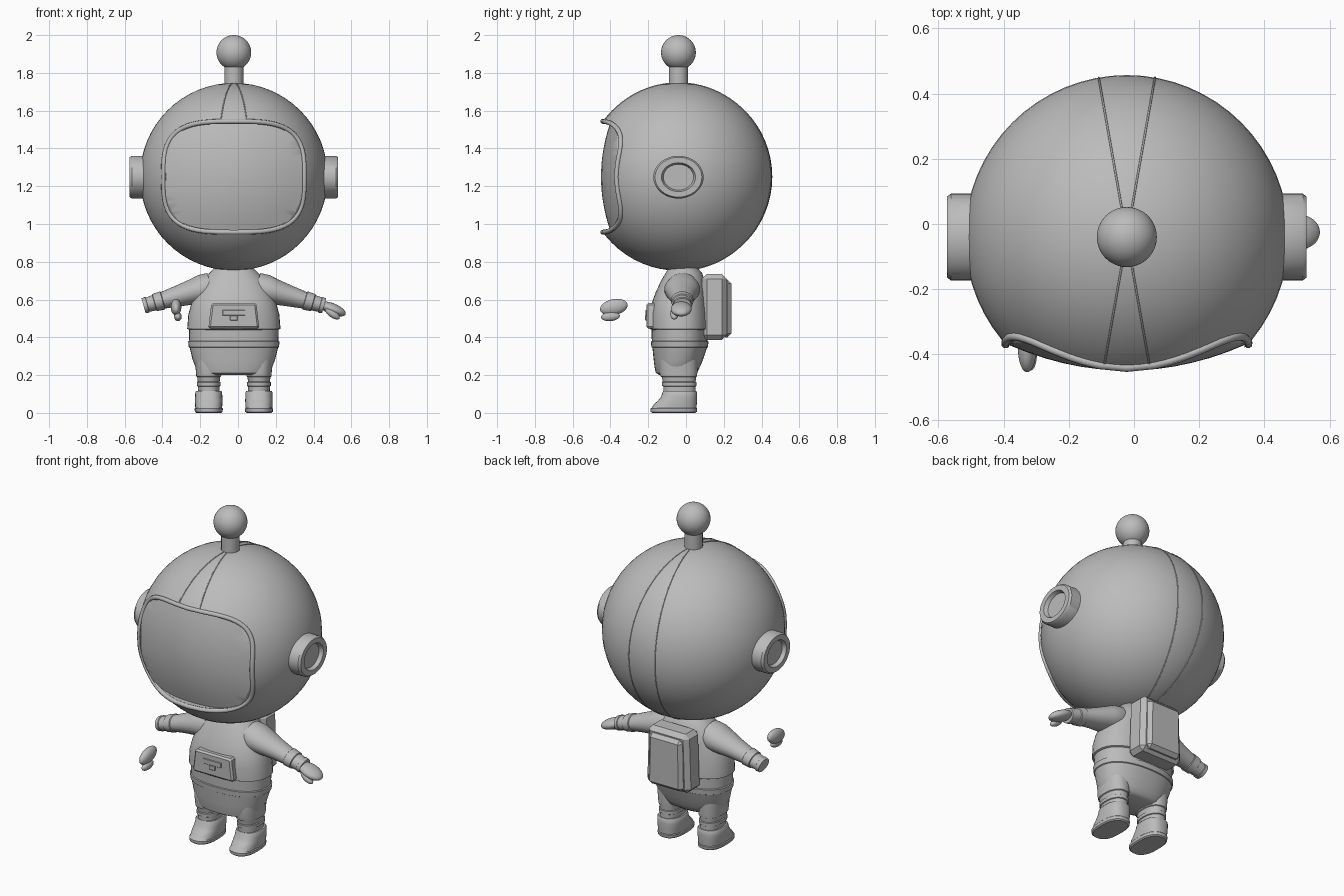
import bpy, bmesh, math
from math import sin, cos, pi, radians, copysign
from mathutils import Matrix

cube = bpy.data.objects.get("Cube")
if cube:
    bpy.data.objects.remove(cube, do_unlink=True)

grey = bpy.data.materials.new("plain_grey")
grey.use_nodes = True
grey.diffuse_color = (0.5, 0.5, 0.5, 1)
grey.node_tree.nodes["Principled BSDF"].inputs["Base Color"].default_value = (0.5, 0.5, 0.5, 1)

CX, CY, HZ, HR = -0.022, -0.04, 1.25, 0.497   # middle line, helmet centre and radius


def link(name, data):
    ob = bpy.data.objects.new(name, data)
    bpy.context.collection.objects.link(ob)
    data.materials.append(grey)
    return ob


def finish(name, bm, angle=35):
    bmesh.ops.recalc_face_normals(bm, faces=bm.faces)
    mesh = bpy.data.meshes.new(name)
    bm.to_mesh(mesh)
    bm.free()
    ob = link(name, mesh)
    smooth(ob, angle)
    return ob


def smooth(ob, angle=35):
    bpy.ops.object.select_all(action='DESELECT')
    ob.select_set(True)
    bpy.context.view_layer.objects.active = ob
    bpy.ops.object.shade_smooth_by_angle(angle=radians(angle))


def skin(name, rings, bevel=0.0, angle=35):
    """Closed surface through a list of rings of points."""
    bm = bmesh.new()
    loops = [[bm.verts.new(p) for p in ring] for ring in rings]
    n = len(loops[0])
    for a, b in zip(loops, loops[1:]):
        for i in range(n):
            bm.faces.new((a[i], a[(i + 1) % n], b[(i + 1) % n], b[i]))
    bm.faces.new(loops[0])
    bm.faces.new(loops[-1])
    if bevel:
        bmesh.ops.bevel(bm, geom=bm.edges[:], offset=bevel, segments=1, affect='EDGES')
    return finish(name, bm, angle)


def oval(rx, ry, power=2.0, n=40):
    """Superellipse outline."""
    e = 2 / power
    return [(rx * copysign(abs(cos(t)) ** e, cos(t)), ry * copysign(abs(sin(t)) ** e, sin(t)))
            for t in (2 * pi * i / n for i in range(n))]


def loft(name, cx, profile, power=2.0):
    """Profile rows: height, half width, front y, back y."""
    return skin(name, [[(cx + x, (f + b) / 2 + y, z) for x, y in oval(w, (b - f) / 2, power)]
                       for z, w, f, b in profile])


def ball(name, centre, radii, tilt=0.0, axis='Y'):
    bm = bmesh.new()
    m = Matrix.Translation(centre) @ Matrix.Rotation(radians(tilt), 4, axis) @ Matrix.Diagonal((*radii, 1))
    bmesh.ops.create_uvsphere(bm, u_segments=64, v_segments=32, radius=1, matrix=m)
    return finish(name, bm)


def tube(name, points, depth, cyclic=False):
    cu = bpy.data.curves.new(name, 'CURVE')
    cu.dimensions = '3D'
    cu.bevel_depth = depth
    cu.bevel_resolution = 2
    sp = cu.splines.new('POLY')
    sp.points.add(len(points) - 1)
    for p, co in zip(sp.points, points):
        p.co = (*co, 1)
    sp.use_cyclic_u = cyclic
    return link(name, cu)


def box(name, x, y, z, bevel, top=1.0):
    """Box around the middle line; top scales its upper width."""
    rings = [[(CX - x, yy, z[0]), (CX + x, yy, z[0]), (CX + x * top, yy, z[1]), (CX - x * top, yy, z[1])]
             for yy in y]
    return skin(name, rings, bevel, 20)


# Helmet with the visor hollowed out by a curved cutter
helmet = ball("helmet", (CX, CY, HZ), (HR, HR, HR))
outline = oval(0.362, 0.285, 3.3, 72)
rings = [[(CX + x, -0.8, HZ + z) for x, z in outline]]
for s in (1, 0.85, 0.7, 0.55, 0.4, 0.25, 0.1, 0.02):
    rings.append([(CX + x * s, -0.45 + 0.6 * (x * s) ** 2 + 0.6 * (z * s) ** 2, HZ + z * s)
                  for x, z in outline])
cutter = skin("visor_cutter", rings)
cutter.hide_render = True
mod = helmet.modifiers.new("visor", 'BOOLEAN')
mod.operation = 'DIFFERENCE'
mod.solver = 'EXACT'
mod.object = cutter
bpy.ops.object.select_all(action='DESELECT')
bpy.context.view_layer.objects.active = helmet
helmet.select_set(True)
bpy.ops.object.modifier_apply(modifier=mod.name)
bpy.data.objects.remove(cutter, do_unlink=True)
smooth(helmet, 30)

# Lip around the visor opening
tube("visor_lip", [(CX + x * 1.03, CY - math.sqrt(HR ** 2 - (x * 1.03) ** 2 - (z * 1.03) ** 2), HZ + z * 1.03)
                   for x, z in outline], 0.013, True)

# Helmet seams
for side in (-1, 1):
    for part, sy, end in (("front", -1, 54), ("back", 1, 168)):
        a = radians(10) * side
        tube(f"seam_{part}_{side}", [(CX + HR * sin(p) * sin(a), CY + sy * HR * sin(p) * cos(a), HZ + HR * cos(p))
             for p in (radians(6 + (end - 6) * i / 40) for i in range(41))], 0.003)

# Antenna
loft("antenna_stem", CX, [(z, r, CY - r, CY + r) for z, r in ((1.71, 0.05), (1.84, 0.05))])
ball("antenna_ball", (CX, CY, 1.908), (0.092, 0.092, 0.092))

# Ear cups: outer wall, bevelled rim, then a recessed middle
for side in (-1, 1):
    rows = ((0.44, 0.133), (0.54, 0.133), (0.552, 0.124), (0.552, 0.09), (0.53, 0.08))
    skin(f"ear_cup_{side}", [[(CX + side * d, CY + y, 1.248 + z) for y, z in oval(r, r * 0.85)]
                             for d, r in rows])

# Jacket and trousers
loft("jacket", CX, [(0.44, 0.236, -0.183, 0.115), (0.445, 0.247, -0.192, 0.122),
                    (0.52, 0.241, -0.192, 0.12), (0.58, 0.225, -0.182, 0.112),
                    (0.64, 0.2, -0.16, 0.108), (0.7, 0.165, -0.132, 0.1),
                    (0.74, 0.13, -0.108, 0.085), (0.77, 0.1, -0.09, 0.06)], 2.3)
loft("trousers", CX, [(0.2, 0.14, -0.14, 0.04), (0.212, 0.185, -0.16, 0.058),
                      (0.24, 0.202, -0.166, 0.072), (0.28, 0.218, -0.171, 0.09),
                      (0.345, 0.234, -0.178, 0.111), (0.348, 0.239, -0.183, 0.116),
                      (0.378, 0.242, -0.186, 0.119), (0.381, 0.236, -0.181, 0.113),
                      (0.45, 0.238, -0.183, 0.114)], 2.3)

# Front pocket with its flap and tab
box("pocket", 0.135, (-0.21, -0.14), (0.447, 0.582), 0.01, 0.88)
box("pocket_flap", 0.06, (-0.215, -0.205), (0.515, 0.545), 0.002)
box("pocket_tab", 0.02, (-0.217, -0.205), (0.49, 0.515), 0.002)

# Backpack and its raised back panel
box("backpack", 0.145, (0.085, 0.215), (0.387, 0.735), 0.025, 0.92)
box("backpack_panel", 0.115, (0.19, 0.24), (0.4, 0.705), 0.02, 0.95)

for side in (-1, 1):
    # Legs with two bands, then boots
    x = CX + side * 0.133
    loft(f"leg_{side}", x, [(0.1, 0.057, -0.118, 0.05), (0.14, 0.058, -0.12, 0.05),
                            (0.143, 0.063, -0.126, 0.055), (0.162, 0.063, -0.127, 0.055),
                            (0.165, 0.058, -0.123, 0.051), (0.19, 0.061, -0.128, 0.053),
                            (0.193, 0.066, -0.135, 0.058), (0.212, 0.067, -0.14, 0.06),
                            (0.28, 0.075, -0.14, 0.06)], 2.3)
    loft(f"boot_{side}", x, [(0, 0.066, -0.18, 0.05), (0.006, 0.073, -0.187, 0.057),
                             (0.022, 0.075, -0.188, 0.059), (0.026, 0.071, -0.182, 0.056),
                             (0.045, 0.072, -0.17, 0.057), (0.065, 0.073, -0.148, 0.058),
                             (0.085, 0.072, -0.132, 0.058), (0.11, 0.071, -0.124, 0.058),
                             (0.117, 0.066, -0.12, 0.054)], 2.5)

    # Sleeve with a band and a cuff, lofted upright and swung to the side
    sleeve = loft(f"sleeve_{side}", 0, [(t, w, -d, d) for t, w, d in (
        (0, 0.075, 0.085), (0.05, 0.078, 0.095), (0.1, 0.068, 0.088), (0.18, 0.056, 0.068),
        (0.265, 0.045, 0.055), (0.268, 0.05, 0.06), (0.31, 0.047, 0.056), (0.313, 0.042, 0.05),
        (0.35, 0.039, 0.047), (0.352, 0.043, 0.05), (0.372, 0.041, 0.048))])
    sleeve.location = (CX + side * 0.12, -0.02, 0.668)
    sleeve.rotation_euler = (0, math.atan2(side * 0.358, -0.101), 0)

# Left mitten at the sleeve, right mitten floating ahead
ball("left_palm", (0.5, -0.025, 0.55), (0.075, 0.055, 0.03), 22)
ball("left_thumb", (0.5, -0.062, 0.525), (0.045, 0.022, 0.02), 35)
ball("right_palm", (-0.328, -0.382, 0.56), (0.028, 0.074, 0.042), 12, 'X')
ball("right_thumb", (-0.318, -0.4, 0.51), (0.02, 0.05, 0.024), 5, 'X')
